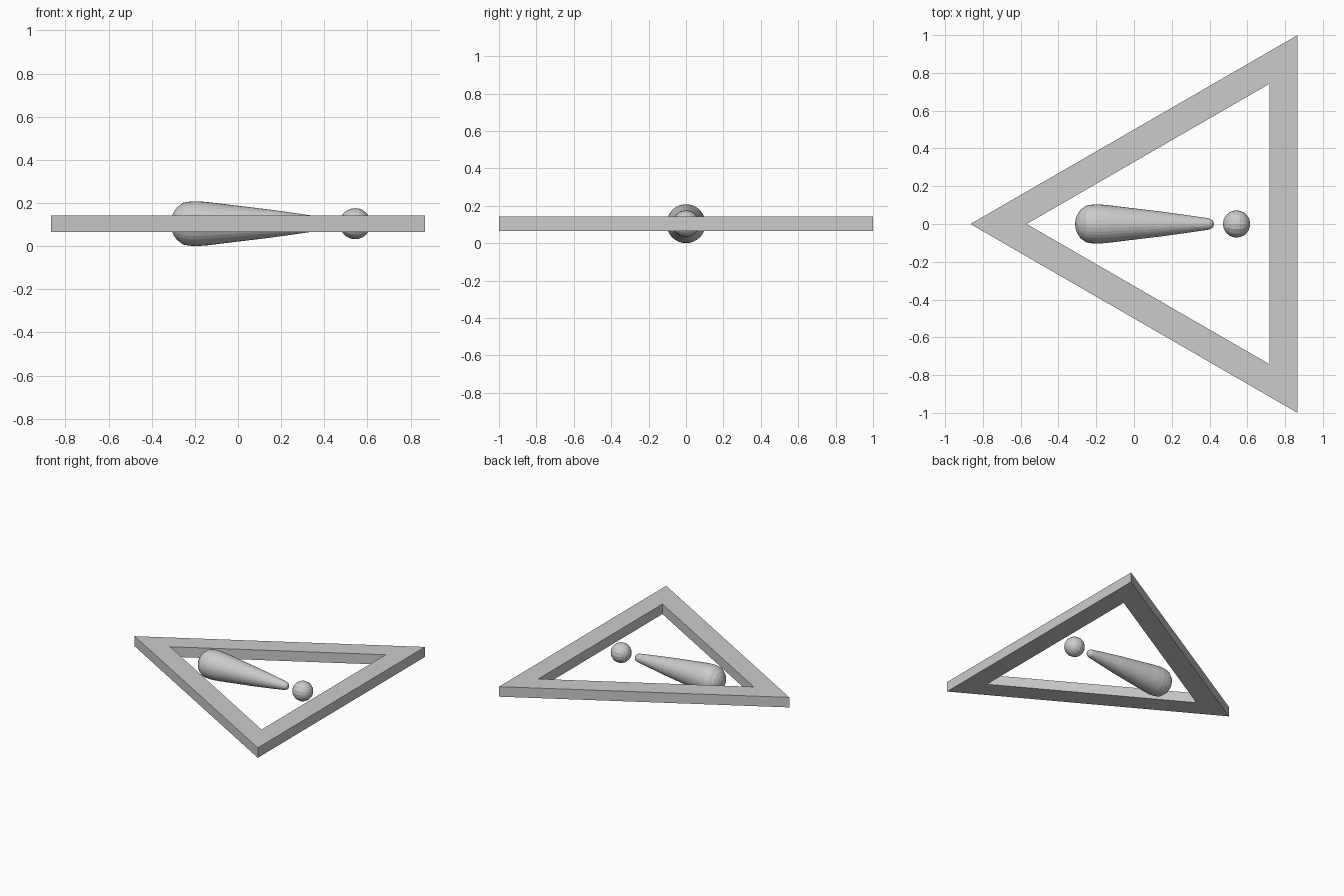
import bpy, bmesh, math

if "Cube" in bpy.data.objects:
    bpy.data.objects.remove(bpy.data.objects["Cube"])

ZC = 0.104  # shared mid-height of all parts


def make_object(name, bm):
    bmesh.ops.recalc_face_normals(bm, faces=bm.faces)
    mesh = bpy.data.meshes.new(name)
    bm.to_mesh(mesh)
    bm.free()
    obj = bpy.data.objects.new(name, mesh)
    bpy.context.collection.objects.link(obj)
    return obj


def lathe_x(name, profile, sides):
    """Revolve (x, radius) points about the x axis; radius 0 makes a pole."""
    bm = bmesh.new()
    verts = [bm.verts.new((x, r, ZC)) for x, r in profile]
    edges = [bm.edges.new(p) for p in zip(verts, verts[1:])]
    bmesh.ops.spin(bm, geom=verts + edges, cent=(0, 0, ZC), axis=(1, 0, 0),
                   angle=math.tau, steps=sides, use_duplicate=False)
    bmesh.ops.remove_doubles(bm, verts=bm.verts, dist=1e-4)
    return make_object(name, bm)


# triangular frame: equilateral ring extruded upward
def triangle(bm, cx, radius, z):
    return [bm.verts.new((cx + radius * math.cos(a), radius * math.sin(a), z))
            for a in (math.pi, -math.pi / 3, math.pi / 3)]


bm = bmesh.new()
R_OUT, R_IN, CX, HALF = 1.1547, 0.857, 0.2887, 0.038
loops = [triangle(bm, CX, r, ZC + z) for r, z in
         ((R_OUT, -HALF), (R_OUT, HALF), (R_IN, HALF), (R_IN, -HALF))]
for k in range(4):
    a, b = loops[k], loops[(k + 1) % 4]
    for i in range(3):
        j = (i + 1) % 3
        bm.faces.new((a[i], a[j], b[j], b[i]))
make_object("triangle_frame", bm)

# tapered stroke of the exclamation mark, domed at the wide end
stroke = [(-0.312, 0), (-0.309, 0.026), (-0.300, 0.051), (-0.284, 0.074),
          (-0.254, 0.097), (-0.225, 0.102), (-0.19, 0.104), (-0.14, 0.100),
          (-0.05, 0.089), (0.05, 0.077), (0.15, 0.065), (0.25, 0.051),
          (0.32, 0.041), (0.376, 0.033), (0.40, 0.029), (0.414, 0.021),
          (0.421, 0.011), (0.423, 0)]
body = lathe_x("mark_stroke", stroke, 32)

# round dot of the exclamation mark
DOT_X, DOT_R, RINGS = 0.543, 0.072, 12
dot = lathe_x("mark_dot",
              [(DOT_X - DOT_R * math.cos(math.pi * i / RINGS),
                DOT_R * math.sin(math.pi * i / RINGS)) for i in range(RINGS + 1)], 16)
